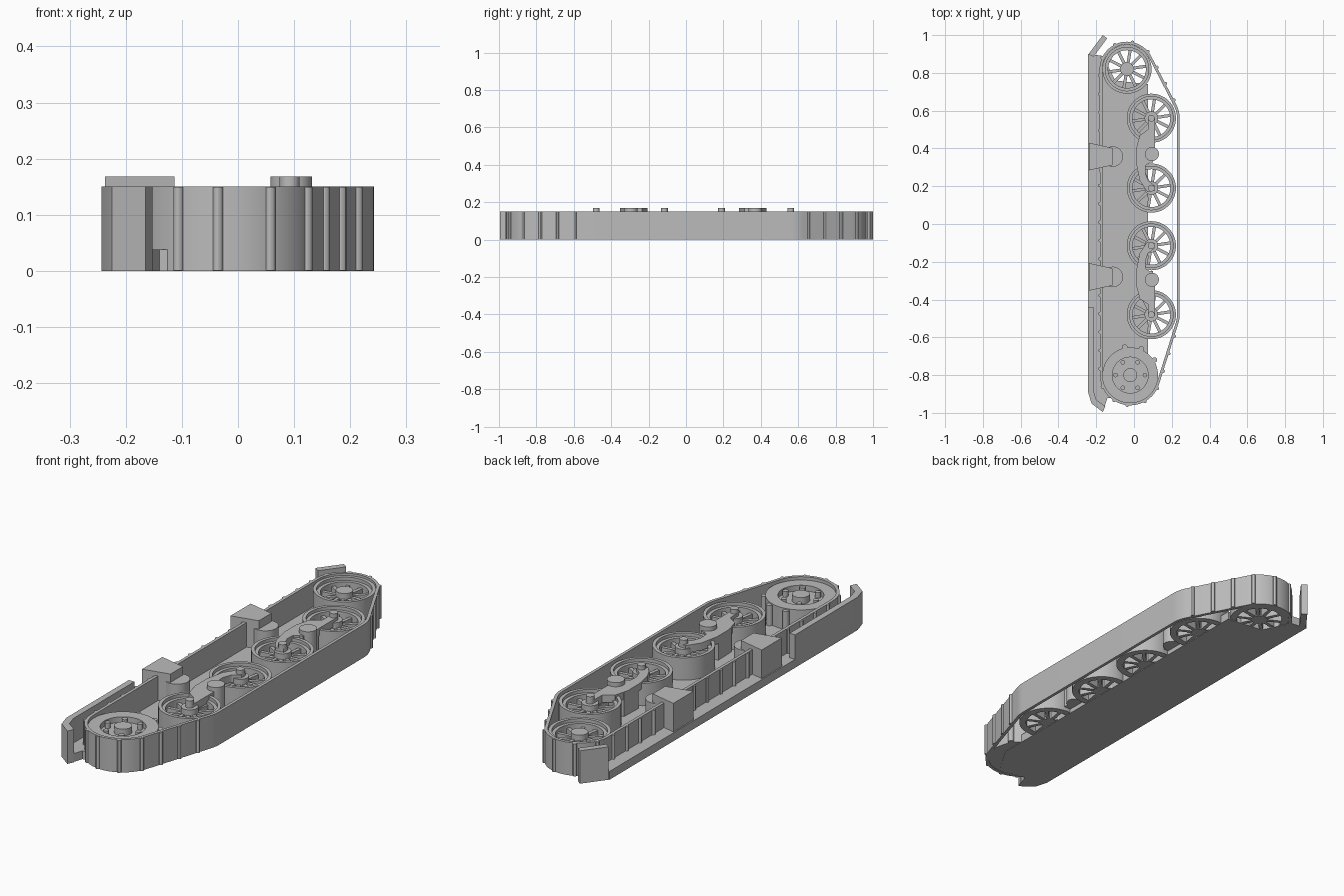
import bpy, bmesh, math
from mathutils import Vector
from mathutils.geometry import convex_hull_2d

if "Cube" in bpy.data.objects:
    bpy.data.objects.remove(bpy.data.objects["Cube"])

grey = bpy.data.materials.new("plain_grey")
grey.use_nodes = True
COL = (0.5, 0.5, 0.5, 1)
grey.diffuse_color = COL
grey.node_tree.nodes["Principled BSDF"].inputs["Base Color"].default_value = COL


def circle(cx, cy, r, n=48):
    return [(cx + r * math.cos(2 * math.pi * i / n), cy + r * math.sin(2 * math.pi * i / n))
            for i in range(n)]


def add_prism(bm, outline, z0, z1):
    low = [bm.verts.new((x, y, z0)) for x, y in outline]
    high = [bm.verts.new((x, y, z1)) for x, y in outline]
    bm.faces.new(low)
    bm.faces.new(high)
    for i in range(len(low)):
        j = (i + 1) % len(low)
        bm.faces.new((low[i], low[j], high[j], high[i]))


def add_ring(bm, outer, inner, z0, z1):
    loops = [[bm.verts.new((x, y, z)) for x, y in o]
             for o, z in ((outer, z0), (outer, z1), (inner, z1), (inner, z0))]
    n = len(outer)
    for a, b in zip(loops, loops[1:] + loops[:1]):
        for i in range(n):
            j = (i + 1) % n
            bm.faces.new((a[i], a[j], b[j], b[i]))


def finish(name, bm):
    bmesh.ops.recalc_face_normals(bm, faces=bm.faces)
    mesh = bpy.data.meshes.new(name)
    bm.to_mesh(mesh)
    bm.free()
    ob = bpy.data.objects.new(name, mesh)
    bpy.context.collection.objects.link(ob)
    mesh.materials.append(grey)
    bpy.ops.object.select_all(action="DESELECT")
    ob.select_set(True)
    bpy.context.view_layer.objects.active = ob
    bpy.ops.object.shade_smooth_by_angle(angle=math.radians(30))
    return ob


def prism(name, outline, z0, z1):
    bm = bmesh.new()
    add_prism(bm, outline, z0, z1)
    return finish(name, bm)


FLOOR, TOP, PEAK = 0.038, 0.15, 0.168
WHEEL_X = 0.092
IDLER = (-0.037, 0.82)
SPROCKET = (-0.02, -0.80)

# Side plate with its outer ledge
prism("side_plate", [(-0.243, 0.9), (-0.243, -0.89), (-0.225, -0.95), (-0.165, -0.995),
                     (-0.14, -0.92), (0.0, -0.92), (0.075, -0.8), (0.075, 0.74),
                     (-0.1, 0.76), (-0.165, 0.89)], 0, FLOOR)

# Front and rear mud guards
prism("front_guard", [(-0.243, -0.44), (-0.243, -0.89), (-0.225, -0.95), (-0.165, -0.995),
                      (-0.152, -0.965), (-0.2, -0.93), (-0.215, -0.88), (-0.215, -0.44)], 0, TOP)
prism("rear_guard", [(-0.24, 0.9), (-0.165, 1.0), (-0.142, 0.983), (-0.215, 0.885)], 0, TOP)

# Track band wrapped around the wheels
def wrap(grow):
    pts = []
    for cx, cy, r in ((*IDLER, 0.145), (*SPROCKET, 0.16), (WHEEL_X, 0.56, 0.15),
                      (WHEEL_X, -0.48, 0.15)):
        pts += circle(cx, cy, r + grow, 64)
    return [pts[i] for i in convex_hull_2d([Vector(p) for p in pts])]


bm = bmesh.new()
outer, inner = wrap(0), wrap(-0.014)
if len(outer) == len(inner):
    add_ring(bm, outer, inner, 0, TOP)
finish("track_band", bm)

# Small round cleats along the band, none on the ground run
bm = bmesh.new()
start = min(range(len(outer)), key=lambda i: (outer[i][0] + 0.03) ** 2 + (outer[i][1] + 0.96) ** 2)
path = [Vector(p) for p in outer[start:] + outer[:start + 1]]
left = 0.0
for a, b in zip(path, path[1:]):
    length = (b - a).length
    while left < length:
        p = a.lerp(b, left / length)
        if p.x < 0.222:
            add_prism(bm, circle(p.x, p.y, 0.009, 12), 0.001, TOP - 0.001)
        left += 0.097
    left -= length
finish("track_cleats", bm)


# Spoked wheels
def wheel(name, cx, cy, pin_top):
    bm = bmesh.new()
    add_ring(bm, circle(cx, cy, 0.13), circle(cx, cy, 0.115), 0.002, 0.14)
    add_ring(bm, circle(cx, cy, 0.116), circle(cx, cy, 0.1), 0.002, 0.125)
    add_prism(bm, circle(cx, cy, 0.036, 32), 0.002, 0.135)
    add_prism(bm, circle(cx, cy, 0.018, 24), 0.002, pin_top)
    for k in range(10):
        a = 2 * math.pi * k / 10 + 0.15
        u = Vector((math.cos(a), math.sin(a)))
        v = Vector((-u.y, u.x)) * 0.008
        c = Vector((cx, cy))
        add_prism(bm, [c + u * 0.03 + v, c + u * 0.105 + v, c + u * 0.105 - v, c + u * 0.03 - v],
                  0.003, 0.11)
    finish(name, bm)


wheel("rear_idler_wheel", *IDLER, 0.135)
for i, y in enumerate((0.56, 0.19, -0.115, -0.48)):
    wheel(f"road_wheel_{i + 1}", WHEEL_X, y, PEAK)

# Drive sprocket: dished disc, hub, bolts and the exposed teeth
bm = bmesh.new()
sx, sy = SPROCKET
add_ring(bm, circle(sx, sy, 0.147), circle(sx, sy, 0.095), 0.002, 0.135)
add_prism(bm, circle(sx, sy, 0.096), 0.002, 0.11)
add_prism(bm, circle(sx, sy, 0.037, 32), 0.1, 0.14)
for k in range(6):
    a = math.pi * k / 3
    add_prism(bm, circle(sx + 0.078 * math.cos(a), sy + 0.078 * math.sin(a), 0.012, 16), 0.1, 0.135)
for deg in (32, 67, 101):
    a = math.radians(deg)
    add_prism(bm, circle(sx + 0.152 * math.cos(a), sy + 0.152 * math.sin(a), 0.014, 16), 0.002, 0.13)
finish("drive_sprocket", bm)

# Suspension arms, the front one mirrored
ARM = [(0.074, 0.19), (0.11, 0.19), (0.11, 0), (0.09, -0.04), (0.062, -0.06), (0.06, -0.1),
       (0.075, -0.14), (0.108, -0.165), (0.108, -0.195), (0.07, -0.2), (0.03, -0.14),
       (0.012, -0.05), (0.012, 0.03), (0.03, 0.1), (0.074, 0.13)]
BODY = [(0.012, -0.045), (0.1, -0.045), (0.11, 0.055), (0.016, 0.055)]
for label, y, s in (("rear", 0.37, 1), ("front", -0.295, -1)):
    bm = bmesh.new()
    add_prism(bm, [(x, y + s * d) for x, d in ARM], 0.115, 0.149)
    add_prism(bm, [(x, y + s * d) for x, d in BODY], 0.02, 0.148)
    add_prism(bm, circle(0.095, y, 0.037, 32), 0.02, PEAK)
    finish(f"{label}_suspension_arm", bm)

# Tapered brackets with round mounts on the inner side
for label, y in (("rear", 0.357), ("front", -0.28)):
    prism(f"{label}_bracket", [(-0.237, y + 0.073), (-0.237, y - 0.073), (-0.113, y - 0.045),
                               (-0.113, y + 0.045)], 0.02, PEAK)
    prism(f"{label}_mount", circle(-0.112, y, 0.054), 0.02, 0.13)
